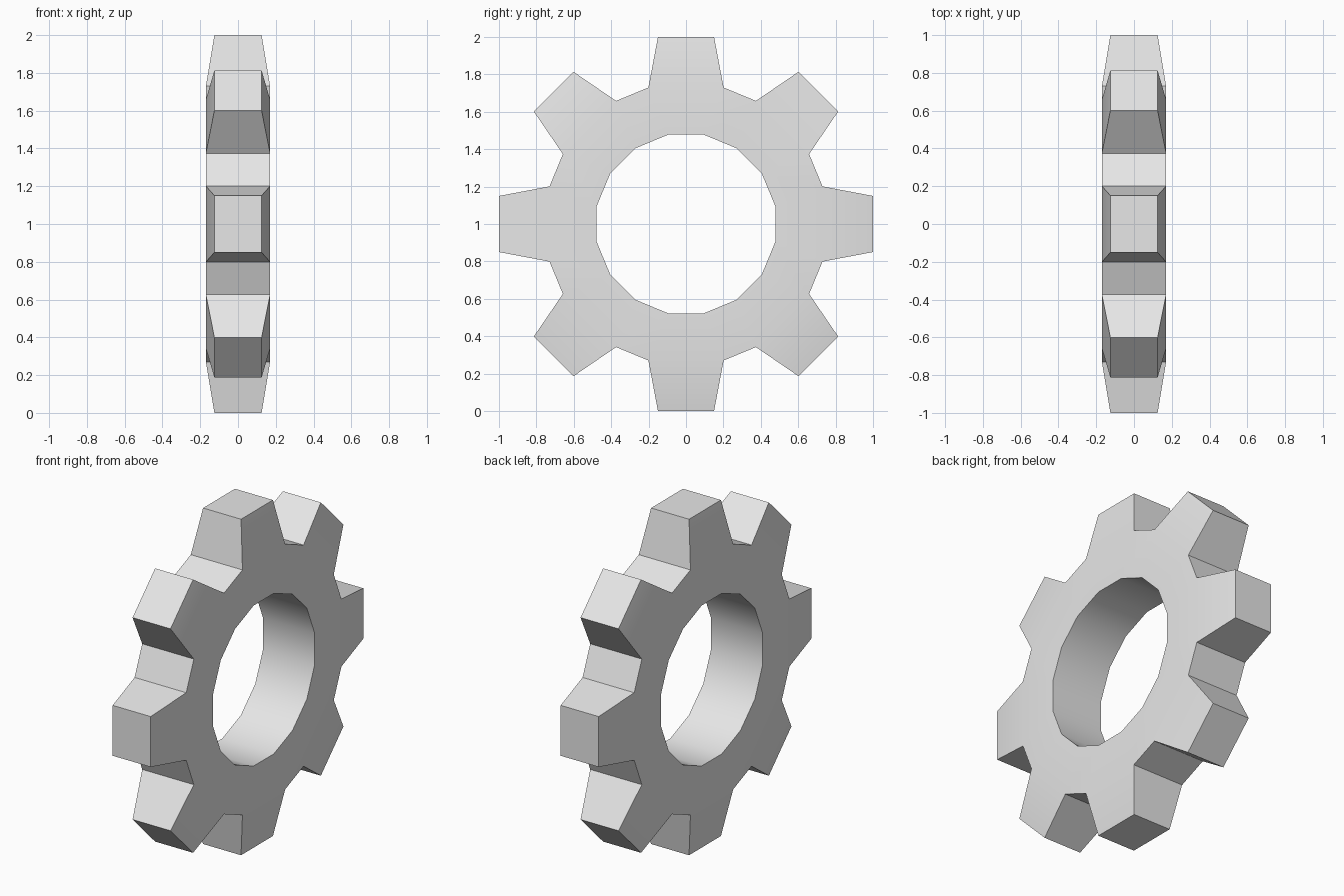
import bpy
import bmesh
from math import sin, cos, radians, hypot

TEETH = 8
HALF_WIDTH = 0.17        # half thickness of the ring
TIP_HALF_WIDTH = 0.125   # half thickness at the tooth tips
HOLE_RADIUS = 0.487
ROOT_RADIUS = 0.757
ROOT_ANGLE = radians(15.4)
TIP_HALF_LENGTH = 0.15

cube = bpy.data.objects.get("Cube")
if cube:
    bpy.data.objects.remove(cube, do_unlink=True)

grey = bpy.data.materials.new("light_grey")
grey.use_nodes = True
colour = (0.8, 0.8, 0.8, 1.0)
grey.diffuse_color = colour
grey.node_tree.nodes["Principled BSDF"].inputs["Base Color"].default_value = colour

bm = bmesh.new()


def pair(radius, angle, half_width):
    """Two vertices, one on each side of the gear."""
    y, z = radius * sin(angle), 1 + radius * cos(angle)
    return [bm.verts.new((x, y, z)) for x in (-half_width, half_width)]


def bridge(a, b):
    """Wall across the gear between two vertex pairs."""
    bm.faces.new((a[0], b[0], b[1], a[1]))


# Hole, root and tip points for each tooth
hole, root, tip = [], [], []
for i in range(TEETH):
    centre = radians(360 / TEETH) * i
    for side in (-1, 1):
        hole.append(pair(HOLE_RADIUS, centre + side * radians(90 / TEETH), HALF_WIDTH))
        root.append(pair(ROOT_RADIUS, centre + side * ROOT_ANGLE, HALF_WIDTH))
        # Tip corner lies on a flat square to the tooth direction
        offset = side * TIP_HALF_LENGTH
        y = sin(centre) + offset * cos(centre)
        z = cos(centre) - offset * sin(centre)
        tip.append([bm.verts.new((x, y, 1 + z)) for x in (-TIP_HALF_WIDTH, TIP_HALF_WIDTH)])

count = 2 * TEETH
for i in range(count):
    j = (i + 1) % count
    bridge(hole[j], hole[i])
    # Flat ring on both sides
    for s in (0, 1):
        bm.faces.new((hole[i][s], hole[j][s], root[j][s], root[i][s]))
    if i % 2:
        # Valley between teeth
        bridge(root[i], root[j])
    else:
        # Tapered tooth
        bridge(root[i], tip[i])
        bridge(tip[i], tip[j])
        bridge(tip[j], root[j])
        for s in (0, 1):
            bm.faces.new((root[i][s], root[j][s], tip[j][s], tip[i][s]))

bmesh.ops.recalc_face_normals(bm, faces=bm.faces[:])
mesh = bpy.data.meshes.new("gear")
bm.to_mesh(mesh)
bm.free()
mesh.materials.append(grey)

gear = bpy.data.objects.new("gear", mesh)
bpy.context.collection.objects.link(gear)
bpy.ops.object.select_all(action='DESELECT')
gear.select_set(True)
bpy.context.view_layer.objects.active = gear
bpy.ops.object.shade_smooth_by_angle(angle=radians(30))
